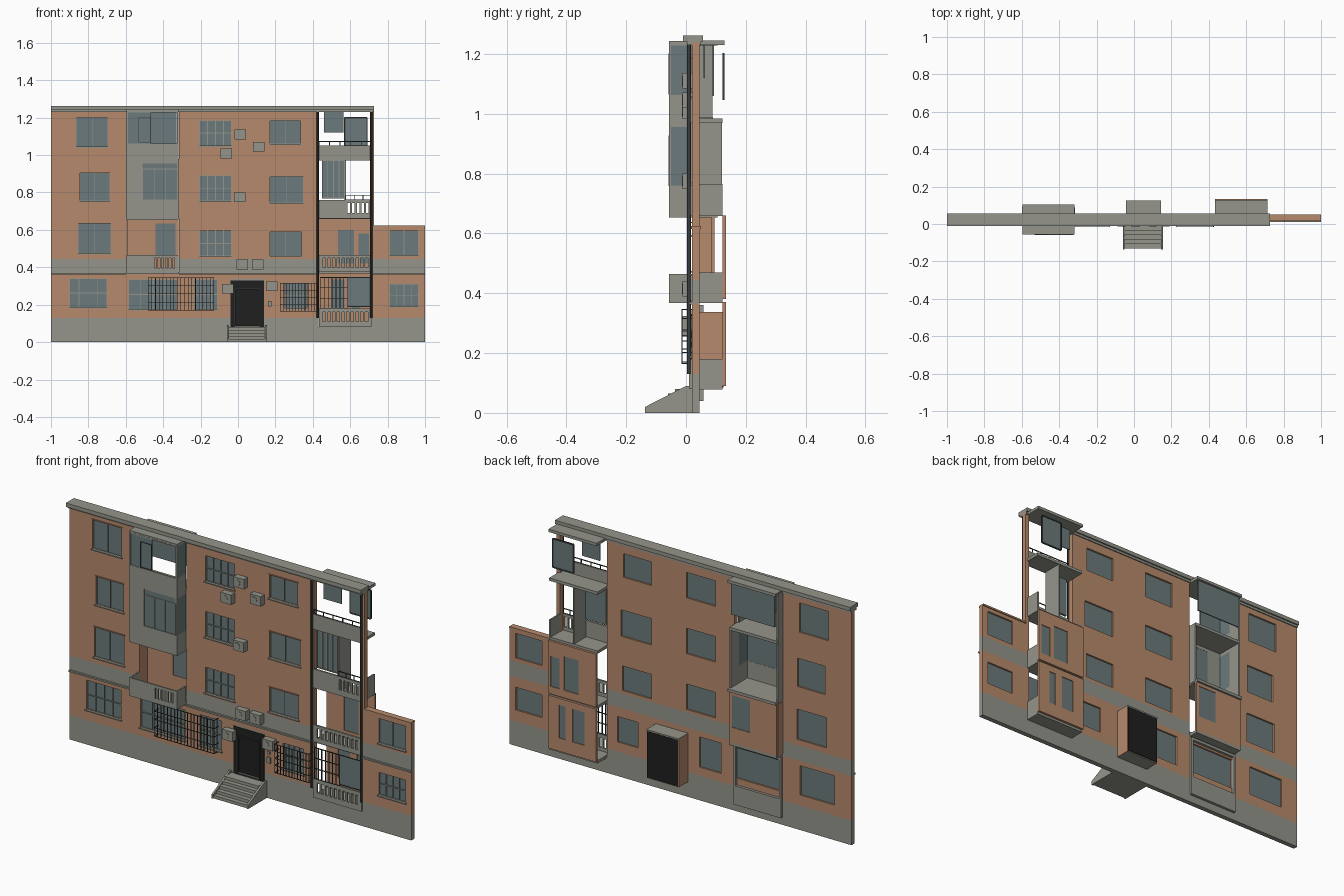
import bpy, bmesh
from mathutils import Vector

if "Cube" in bpy.data.objects:
    bpy.data.objects.remove(bpy.data.objects["Cube"])


def material(name, r, g, b):
    m = bpy.data.materials.new(name)
    m.use_nodes = True
    m.diffuse_color = (r, g, b, 1)
    m.node_tree.nodes["Principled BSDF"].inputs["Base Color"].default_value = (r, g, b, 1)
    return m


ORANGE = material("orange_plaster", 0.47, 0.255, 0.15)
GRAY = material("gray_concrete", 0.30, 0.30, 0.26)
GLASS = material("blue_gray_glass", 0.15, 0.195, 0.2)
BLACK = material("black_door", 0.014, 0.014, 0.014)
METAL = material("dark_metal", 0.04, 0.047, 0.047)


def finish(name, bm, mats):
    mesh = bpy.data.meshes.new(name)
    bm.to_mesh(mesh)
    bm.free()
    for m in mats:
        mesh.materials.append(m)
    ob = bpy.data.objects.new(name, mesh)
    bpy.context.collection.objects.link(ob)
    return ob


def add_box(bm, x, y, z):
    lo, hi = Vector((x[0], y[0], z[0])), Vector((x[1], y[1], z[1]))
    verts = bmesh.ops.create_cube(bm, size=1)["verts"]
    bmesh.ops.scale(bm, vec=hi - lo, verts=verts)
    bmesh.ops.translate(bm, vec=(lo + hi) / 2, verts=verts)


def box(name, x, y, z, mat):
    bm = bmesh.new()
    add_box(bm, x, y, z)
    return finish(name, bm, [mat])


def wall(name, x, z, y, depth, holes, mat, bands=()):
    """Upright sheet in x and z with rectangular holes, thickened backwards."""
    xs = sorted({*x, *(v for h in holes for v in h[:2])})
    zs = sorted({*z, *(v for h in holes for v in h[2:]), *(v for b in bands for v in b)})
    bm = bmesh.new()
    corner = {(a, c): bm.verts.new((a, y, c)) for a in xs for c in zs}
    for a, b in zip(xs, xs[1:]):
        for c, d in zip(zs, zs[1:]):
            u, v = (a + b) / 2, (c + d) / 2
            if any(h[0] < u < h[1] and h[2] < v < h[3] for h in holes):
                continue
            f = bm.faces.new([corner[p] for p in ((a, c), (b, c), (b, d), (a, d))])
            f.material_index = int(any(lo < v < hi for lo, hi in bands))
    bmesh.ops.delete(bm, geom=[v for v in bm.verts if not v.link_faces], context="VERTS")
    ob = finish(name, bm, [mat, GRAY])
    mod = ob.modifiers.new("thickness", "SOLIDIFY")
    mod.thickness, mod.offset = depth, -1
    return ob


def bars(name, x, z, y, nx, nz, mat, t=0.004, back=None):
    """Grid of upright and level bars, with returns to the wall if back is set."""
    bm = bmesh.new()
    h = t / 2
    for i in range(nx):
        c = x[0] + (x[1] - x[0]) * i / (nx - 1)
        add_box(bm, (c - h, c + h), (y - h, y + h), z)
    for i in range(nz):
        c = z[0] + (z[1] - z[0]) * i / (nz - 1)
        add_box(bm, x, (y - h, y + h), (c - h, c + h))
        if back is not None:
            for e in x:
                add_box(bm, (e - h, e + h), (y, back), (c - h, c + h))
    return finish(name, bm, [mat])


def cylinder(name, radius, length, location, rotation, mat):
    bpy.ops.mesh.primitive_cylinder_add(vertices=12, radius=radius, depth=length,
                                        location=location, rotation=rotation)
    ob = bpy.context.object
    ob.name = name
    ob.data.materials.append(mat)
    bpy.ops.object.shade_smooth_by_angle()


def slots(x0, x1, z0, z1, n):
    step = (x1 - x0) / n
    return [(x0 + step * (i + .2), x0 + step * (i + .75), z0, z1) for i in range(n)]


# Window openings: left, right, bottom, top
plain = [(-.865, -.695, 1.045, 1.2), (-.845, -.685, .755, .905), (-.855, -.68, .475, .635),
         (.17, .335, 1.06, 1.185), (.17, .35, .745, .885), (.17, .34, .46, .59),
         (.81, .965, .465, .595)]
gridded = [(-.205, -.035, 1.05, 1.185), (-.205, -.035, .755, .89), (-.205, -.035, .46, .595),
           (-.9, -.7, .185, .34), (-.235, -.11, .175, .335), (.25, .37, .18, .315),
           (.81, .965, .19, .31), (-.585, -.325, .175, .335)]
voids = [(.727, 1, .62, 1.24), (.43, .705, .08, 1.24), (-.595, -.315, .375, 1.24),
         (-.04, .14, .08, .33)]

# Main facade with plinth and string band
wall("facade_wall", (-1, 1), (0, 1.24), .02, .025, plain + gridded + voids, ORANGE,
     [(0, .13), (.365, .445)])
for i, w in enumerate(plain + gridded):
    fancy = i >= len(plain)
    box("window_glass", w[:2], (.031, .036), w[2:], GLASS)
    bars("window_bars", w[:2], w[2:], .027, 5 if fancy else 3, 3 if fancy else 2, GRAY,
         .004 if fancy else .003)
    box("window_sill", (w[0] - .006, w[1] + .006), (.012, .03), (w[2] - .006, w[2]), GRAY)
    if i < 6:
        box("window_lintel", (w[0] - .004, w[1] + .004), (.015, .025), (w[3], w[3] + .004), ORANGE)
for x in ((-1, -.6), (-.315, .43), (.72, 1)):
    box("band_ledge", x, (.01, .022), (.362, .37), GRAY)

# Cornices
box("cornice", (-1, .727), (-.01, .057), (1.242, 1.262), GRAY)
box("cornice_lower", (-1, .727), (.004, .05), (1.23, 1.242), GRAY)
box("wing_cap", (.727, 1), (.016, .05), (.615, .624), ORANGE)

# Left loggia: slabs, side walls and projecting bay
L = (-.597, -.317)
for z, back in ((.375, .095), (.66, .105), (.98, .09), (1.235, .105)):
    box("loggia_slab", L, (-.056, back), (z - .007, z + .008), GRAY)
box("loggia_side_wall", (-.6, -.59), (.02, .088), (.66, 1.235), GRAY)
box("loggia_side_wall", (-.325, -.315), (.02, .088), (.66, .98), GRAY)
wall("loggia_back_wall", L, (.38, .655), .085, .01, [(-.44, -.335, .465, .635)], ORANGE)
box("loggia_back_glass", (-.44, -.335), (.088, .092), (.465, .635), GLASS)
box("loggia_end_wall", (-.6, -.59), (.02, .09), (.38, .655), ORANGE)
box("loggia_rear_glazing", (-.585, -.33), (.088, .094), (1.06, 1.228), GLASS)
wall("lower_loggia_parapet", L, (.375, .465), -.057, .008,
     slots(-.45, -.335, .395, .45, 6), GRAY)
wall("bay_front", L, (.655, 1.235), -.057, .007,
     [(-.51, -.325, .76, .955), (-.588, -.325, 1.062, 1.228)], GRAY)
box("bay_front_glass", (-.51, -.325), (-.055, -.051), (.76, .955), GLASS)
bars("bay_front_bars", (-.51, -.325), (.76, .925), -.057, 4, 2, GRAY)
box("bay_upper_glass", (-.588, -.465), (-.055, -.051), (1.062, 1.228), GLASS)
bars("bay_sash", (-.53, -.467), (1.066, 1.2), -.057, 2, 2, METAL, .003)
for x in ((-.597, -.59), (-.324, -.317)):
    box("parapet_side", x, (-.05, .02), (.375, .465), GRAY)
    box("bay_side_lower", x, (-.05, .02), (.655, .76), GRAY)
    box("bay_side_glass", x, (-.05, .02), (.76, .955), GLASS)
    box("bay_side_upper", x, (-.05, .02), (.955, 1.062), GRAY)
    box("bay_side_upper_glass", x, (-.05, .02), (1.062, 1.235), GLASS)
wall("ground_loggia_frame", L, (.04, .36), .045, .014, [(-.585, -.33, .14, .345)], GRAY)

# Right loggia: slabs, parapets, rear walls and loose panels
R = (.433, .715)
for z, back in ((.085, .122), (.375, .122), (.665, .122), (.977, .122), (1.237, .128)):
    box("balcony_slab", R, (.02, back), (z - .007, z + .008), GRAY)
for z, holes in (((.08, .18), slots(.45, .7, .11, .16, 10)),
                 ((.375, .465), slots(.45, .7, .4, .45, 10)),
                 ((.66, .76), slots(.58, .705, .69, .745, 5)),
                 ((.97, 1.05), [])):
    wall("balcony_parapet", R, z, .01, .01, holes, GRAY)
for z in ((.08, .18), (.375, .47), (.66, .765)):
    box("balcony_side_parapet", (.707, .715), (.045, .122), z, GRAY)
for z, panes in (((.09, .37), [(.5, .57, .16, .335), (.61, .65, .16, .335)]),
                 ((.38, .66), [(.535, .62, .42, .6), (.645, .7, .42, .58)])):
    wall("balcony_rear_wall", R, z, .122, .012, panes, ORANGE)
    for p in panes:
        box("balcony_rear_glass", p[:2], (.126, .13), p[2:], GLASS)
box("balcony_partition", (.57, .578), (.02, .12), (.67, .972), GRAY)
box("balcony_screen_glass", (.45, .57), (.02, .026), (.77, .97), GLASS)
bars("balcony_screen_bars", (.45, .57), (.77, .97), .018, 5, 2, GRAY)
box("upper_hung_glass", (.46, .565), (.058, .063), (1.12, 1.23), GLASS)
box("upper_rear_glass", (.57, .69), (.123, .127), (1.05, 1.2), GLASS)
bars("upper_rear_frame", (.57, .69), (1.05, 1.2), .125, 2, 2, METAL, .007)
box("ground_balcony_glass", (.587, .708), (.012, .018), (.19, .345), GLASS)
bars("ground_balcony_frame", (.587, .708), (.19, .345), .012, 2, 2, METAL)
bars("ground_balcony_grille", (.44, .587), (.18, .345), .012, 8, 4, METAL)
bars("balcony_rail", R, (1.05, 1.072), .015, 6, 2, METAL)
bars("balcony_rail", (.575, .715), (.76, .785), .015, 4, 2, METAL)

# Drain pipes
for x in (.426, .713):
    cylinder("drain_pipe", .006, 1.11, (x, .01, .685), (0, 0, 0), METAL)

# Window cages
bars("window_cage", (-.48, -.13), (.17, .345), -.014, 19, 5, METAL, .003, .02)
bars("window_cage", (.225, .425), (.165, .315), -.014, 13, 5, METAL, .003, .02)

# Entrance lobby, door and steps
for x in ((-.044, -.036), (.136, .144)):
    box("lobby_side", x, (.02, .122), (.08, .335), ORANGE)
box("lobby_roof", (-.044, .144), (.02, .125), (.328, .337), GRAY)
box("lobby_floor", (-.044, .144), (.02, .122), (.08, .088), GRAY)
box("lobby_rear", (-.04, .14), (.118, .126), (.085, .33), BLACK)
wall("door_frame", (-.04, .14), (.08, .33), .018, .012, [(-.015, .115, .08, .285)], BLACK)
bars("door_trim", (-.015, .115), (.085, .285), .016, 2, 2, METAL, .005)
box("door_leaf", (-.015, .115), (.028, .034), (.085, .285), BLACK)
for i in range(5):
    box("entrance_step", (-.05, .145), (-.132 + .024 * i, .02), (0, .016 * (i + 1)), GRAY)
for x in (-.06, .145):
    bm = bmesh.new()
    outline = [(-.137, 0), (.02, 0), (.02, .09), (0, .09), (-.137, .02)]
    ends = [[bm.verts.new((e, *p)) for p in outline] for e in (x, x + .01)]
    bm.faces.new(ends[0][::-1])
    bm.faces.new(ends[1])
    for i in range(5):
        j = (i + 1) % 5
        bm.faces.new((ends[0][i], ends[0][j], ends[1][j], ends[1][i]))
    bmesh.ops.recalc_face_normals(bm, faces=bm.faces)
    finish("step_cheek", bm, [GRAY])
box("intercom_panel", (.16, .18), (.01, .02), (.19, .22), GRAY)
box("notice_plate", (.16, .175), (.014, .02), (.235, .25), GRAY)

# Air conditioner boxes with round fans
for x, z in ((.012, 1.11), (-.063, 1.008), (.11, 1.045), (.01, .775),
             (.022, .415), (.106, .415), (-.055, .285), (.18, .298)):
    box("air_conditioner", (x - .031, x + .031), (-.012, .02), (z - .026, z + .026), GRAY)
    cylinder("air_conditioner_fan", .017, .003, (x - .008, -.0125, z), (1.5708, 0, 0), GRAY)
